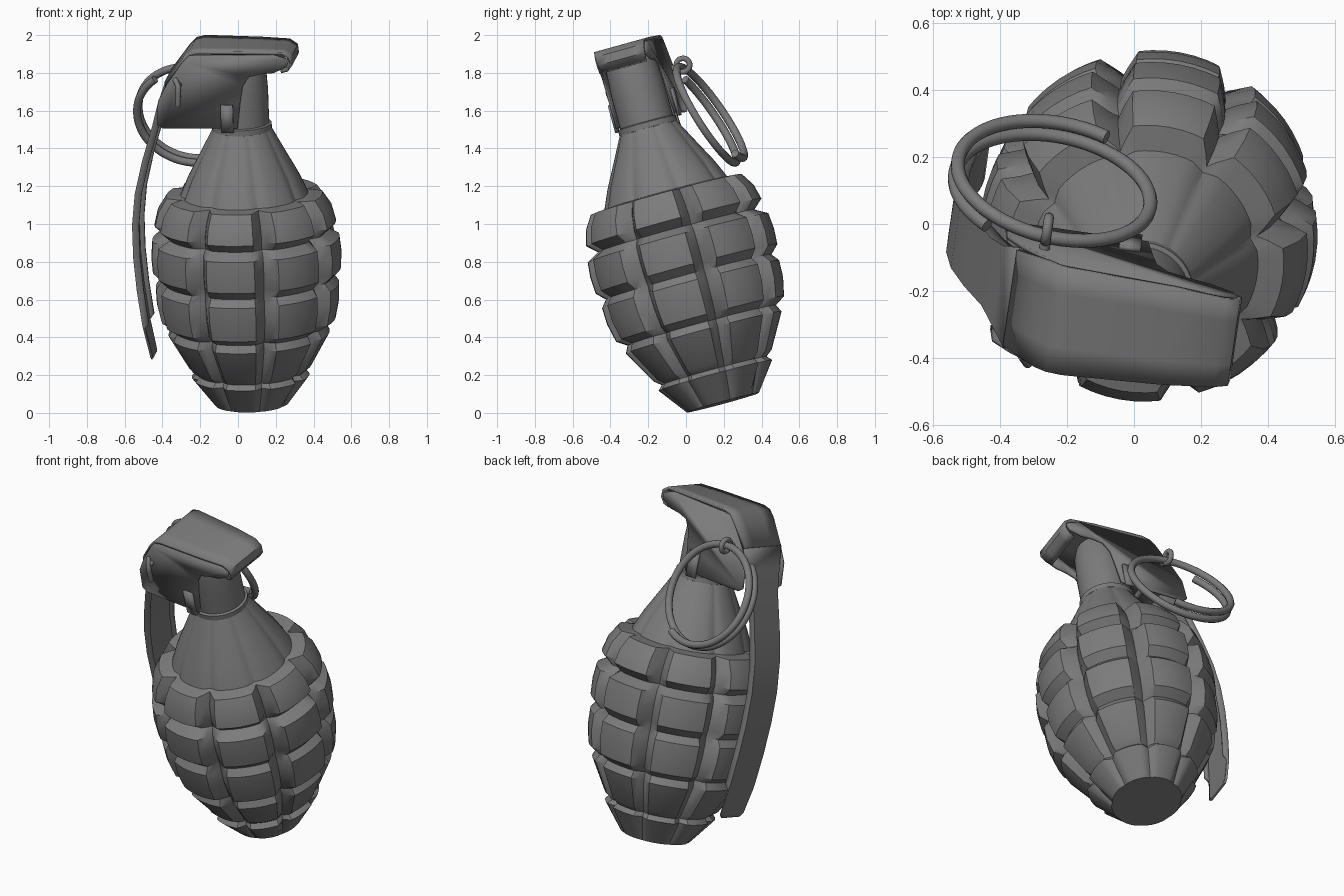
import bpy, bmesh, math
from mathutils import Matrix, Vector

cube = bpy.data.objects.get("Cube")
if cube:
    bpy.data.objects.remove(cube, do_unlink=True)

steel = bpy.data.materials.new("dark_grey_metal")
steel.use_nodes = True
GREY = (0.2, 0.2, 0.2, 1)
steel.diffuse_color = GREY
steel.node_tree.nodes["Principled BSDF"].inputs["Base Color"].default_value = GREY

# Leaning frame of the body, and the turned frame of the lever head
BODY = (Matrix.Translation((0.072, 0.195, 0.054))
        @ Matrix.Rotation(math.radians(-2), 4, 'Y')
        @ Matrix.Rotation(math.radians(15.2), 4, 'X'))
HEAD = BODY @ Matrix.Rotation(math.radians(-8.5), 4, 'Z')


def make(name, verts, faces, matrix, angle=35, thick=0):
    mesh = bpy.data.meshes.new(name)
    mesh.from_pydata([matrix @ Vector(v) for v in verts], [], faces)
    bm = bmesh.new()
    bm.from_mesh(mesh)
    bmesh.ops.recalc_face_normals(bm, faces=bm.faces)
    bm.to_mesh(mesh)
    bm.free()
    mesh.materials.append(steel)
    ob = bpy.data.objects.new(name, mesh)
    bpy.context.collection.objects.link(ob)
    if thick:
        mod = ob.modifiers.new("thickness", 'SOLIDIFY')
        mod.thickness = thick
        mod.offset = 0
    bpy.ops.object.select_all(action='DESELECT')
    ob.select_set(True)
    bpy.context.view_layer.objects.active = ob
    bpy.ops.object.shade_smooth_by_angle(angle=math.radians(angle))
    return ob


def grid_faces(rows, cols, closed):
    return [(i * cols + j, i * cols + (j + 1) % cols,
             (i + 1) * cols + (j + 1) % cols, (i + 1) * cols + j)
            for i in range(rows - 1) for j in range(cols if closed else cols - 1)]


def lathe(name, profile, matrix, n=40):
    verts = [(r * math.cos(k * math.tau / n), r * math.sin(k * math.tau / n), z)
             for z, r in profile for k in range(n)]
    faces = grid_faces(len(profile), n, True)
    faces += [tuple(range(n)), tuple(range(len(verts) - n, len(verts)))]
    return make(name, verts, faces, matrix)


def prism(name, outline, half_width, side, matrix, thick):
    """Plate standing in the u-s plane, at the given side of the head."""
    verts = [(u, side * half_width(u), s) for u, s in outline]
    return make(name, verts, [tuple(range(len(verts)))], matrix, 30, thick)


def tube(name, points, radius, matrix, cyclic=False):
    curve = bpy.data.curves.new(name, 'CURVE')
    curve.dimensions = '3D'
    curve.bevel_depth = radius
    curve.bevel_resolution = 3
    curve.use_fill_caps = True
    line = curve.splines.new('POLY')
    line.points.add(len(points) - 1)
    for p, co in zip(line.points, points):
        p.co = (*(matrix @ Vector(co)), 1)
    line.use_cyclic_u = cyclic
    line.use_smooth = True
    curve.materials.append(steel)
    ob = bpy.data.objects.new(name, curve)
    bpy.context.collection.objects.link(ob)
    return ob


# Segmented body: (height, block radius, radius in the upright grooves)
body_profile = [
    (0, .198, .196), (.15, .312, .275), (.175, .288, .265),
    (.205, .325, .285), (.385, .428, .37), (.425, .408, .365),
    (.46, .462, .395), (.56, .484, .415), (.65, .487, .42), (.69, .455, .415),
    (.735, .5, .425), (.82, .505, .43), (.905, .497, .425), (.943, .43, .4),
    (.99, .482, .405), (1.07, .462, .385), (1.143, .415, .345),
    (1.15, .338, .325), (1.25, .294, .284), (1.38, .224, .218), (1.52, .15, .148)]
GROOVES, STEPS = 8, (0, 3, 7.5, 12, 17, 22.5, 28, 33, 37.5, 42)
verts = []
for z, outer, inner in body_profile:
    for g in range(GROOVES):
        for a in STEPS:
            t = min(1, min(a, 45 - a) / 7.5)
            shoulder = 1 - 0.012 * (abs(a - 22.5) / 22.5) ** 2
            r = (inner + (outer - inner) * t) * shoulder
            ang = math.radians(12 + g * 45 + a)
            verts.append((r * math.cos(ang), r * math.sin(ang), z))
n = GROOVES * len(STEPS)
faces = grid_faces(len(body_profile), n, True)
faces += [tuple(range(n)), tuple(range(len(verts) - n, len(verts)))]
make("segmented_body", verts, faces, BODY, 32)

# Fuse neck with its collar
lathe("neck", [(1.5, .145), (1.72, .145), (1.87, .136), (1.93, .12)], BODY)
lathe("neck_collar", [(1.5, .15), (1.505, .158), (1.535, .158), (1.54, .148)], BODY)

# Lever: one bent sheet from the rolled lip, over the head, down to the strap
# rows are (u, s, half width, depth of the folded edge)
lever_path = [
    (.235, 1.85, .12, 0), (.27, 1.86, .125, 0), (.292, 1.89, .13, 0),
    (.288, 1.93, .135, 0), (.25, 1.955, .138, 0), (.1, 1.96, .152, 0),
    (-.2, 1.965, .165, 0), (-.245, 1.955, .165, 0), (-.28, 1.92, .165, 0),
    (-.38, 1.79, .15, 0), (-.42, 1.68, .12, .02), (-.46, 1.54, .1, .03),
    (-.52, 1.35, .1, .03), (-.565, 1.17, .1, .03), (-.585, 1.0, .1, .03),
    (-.585, .82, .1, .03), (-.572, .64, .1, .03), (-.55, .46, .1, .03),
    (-.545, .43, .1, 0), (-.515, .28, .09, 0), (-.511, .26, .07, 0)]
head, strap = lever_path[:10], lever_path[9:]
verts = [(u, v * w, s) for u, s, w, d in head for v in (-1, -.5, 0, .5, 1)]
make("lever_head", verts, grid_faces(len(head), 5, False), HEAD, 40, .016)
verts = []
for u, s, w, d in strap:
    verts += [(u + d + .001, -w, s), (u, -w, s), (u, w, s), (u + d + .001, w, s)]
make("lever_strap", verts, grid_faces(len(strap), 4, False), HEAD, 40, .016)


# Side flanges of the lever and the hinge tabs outside them
def flange_width(u):
    return 0.16 - 0.1 * max(0, u)


flange = [(-.245, 1.95), (.2, 1.95), (.285, 1.92), (.27, 1.88), (.2, 1.85), (.13, 1.845),
          (.07, 1.83), (.035, 1.78), (.02, 1.7), (0, 1.55), (-.4, 1.55), (-.43, 1.57),
          (-.42, 1.7), (-.37, 1.79), (-.28, 1.915)]
tab = [(-.085, 1.53), (-.02, 1.53), (-.02, 1.68), (-.085, 1.68)]
for side, label in ((-1, "front"), (1, "back")):
    prism(label + "_lever_flange", flange, flange_width, side, HEAD, .014)
    prism(label + "_hinge_tab", tab, lambda u: 0.172, side, HEAD, .016)

# Safety pin: shaft, bent leg at the front, eye at the back
PU, PS = -.305, 1.79
tube("safety_pin_shaft", [(PU, -.19, PS), (PU, .2, PS)], .016, HEAD)
tube("safety_pin_bent_leg", [(PU - .02, -.165, PS + .03), (PU, -.195, PS),
                             (PU, -.2, PS - .04), (PU - .005, -.195, PS - .11)], .014, HEAD)
eye = [(PU, .225 + .036 * math.cos(k * math.tau / 20), PS + .036 * math.sin(k * math.tau / 20))
       for k in range(20)]
tube("safety_pin_eye", eye, .015, HEAD, True)

# Pull ring: split coil of about one and a half turns
centre = Vector((-.24, .115, 1.58))
across = Vector((.98, -.17, -.08)).normalized()
down = Vector((0, .55, -.83))
down = (down - across * down.dot(across)).normalized()
out = across.cross(down)
coil = []
for k in range(107):
    t = math.radians(60 + 5 * k)
    coil.append(centre + 0.295 * (math.cos(t) * across + math.sin(t) * down)
                + out * (0.035 - 0.07 * k / 106))
tube("pull_ring", coil, .021, Matrix())
